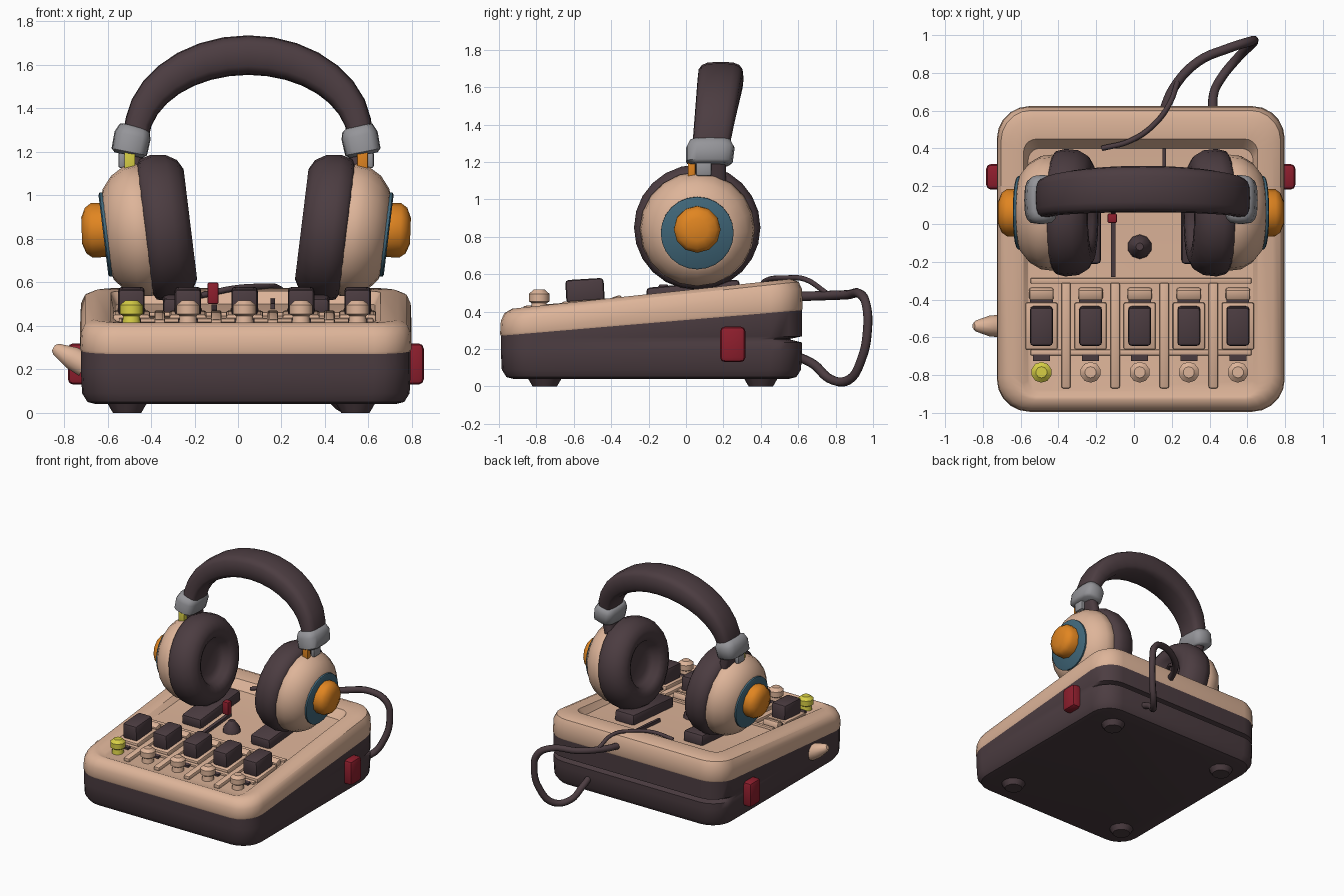
import bpy, bmesh, math
from mathutils import Matrix, Vector

if "Cube" in bpy.data.objects:
    bpy.data.objects.remove(bpy.data.objects["Cube"])

CX = 0.037  # symmetry plane of the headphones and console


def material(name, rgb):
    m = bpy.data.materials.new(name)
    m.diffuse_color = (*rgb, 1)
    m.use_nodes = True
    m.node_tree.nodes["Principled BSDF"].inputs["Base Color"].default_value = m.diffuse_color
    return m


TAN = material("warm tan", (0.73, 0.46, 0.32))
DARK = material("dark plum", (0.072, 0.046, 0.053))
ORANGE = material("orange", (0.75, 0.235, 0.015))
BLUE = material("teal blue", (0.053, 0.14, 0.2))
RED = material("red", (0.27, 0.013, 0.026))
GREY = material("grey", (0.30, 0.30, 0.32))
YELLOW = material("yellow", (0.68, 0.62, 0.06))


def finish(name, bm, mat, angle=40):
    bmesh.ops.recalc_face_normals(bm, faces=bm.faces)
    me = bpy.data.meshes.new(name)
    bm.to_mesh(me)
    bm.free()
    ob = bpy.data.objects.new(name, me)
    bpy.context.collection.objects.link(ob)
    me.materials.append(mat)
    bpy.ops.object.select_all(action='DESELECT')
    ob.select_set(True)
    bpy.context.view_layer.objects.active = ob
    bpy.ops.object.shade_smooth_by_angle(angle=math.radians(angle))
    return ob


def loft(name, rings, mat, angle=40):
    """Skin a list of equal-length point rings and cap both ends."""
    bm = bmesh.new()
    vs = [[bm.verts.new(p) for p in ring] for ring in rings]
    n = len(vs[0])
    for a, b in zip(vs, vs[1:]):
        for i in range(n):
            bm.faces.new((a[i], a[(i + 1) % n], b[(i + 1) % n], b[i]))
    bm.faces.new(vs[0])
    bm.faces.new(vs[-1])
    return finish(name, bm, mat, angle)


def lathe(name, profile, mat, mtx, seg=20, angle=40):
    """Spin (x, radius) pairs around the local x axis."""
    rings = [[mtx @ Vector((x, r * math.cos(2 * math.pi * i / seg),
                            r * math.sin(2 * math.pi * i / seg)))
              for i in range(seg)] for x, r in profile]
    return loft(name, rings, mat, angle)


def box(name, center, size, mat, bevel=0.0, slope=0.0):
    bm = bmesh.new()
    bmesh.ops.create_cube(bm, size=1)
    bmesh.ops.scale(bm, vec=size, verts=bm.verts)
    if bevel:
        bmesh.ops.bevel(bm, geom=bm.edges[:], offset=bevel, segments=2,
                        profile=0.5, affect='EDGES')
    bm.transform(Matrix.Translation(center) @ Matrix.Rotation(slope, 4, 'X'))
    return finish(name, bm, mat)


def sweep(name, pts, mat, seg=16):
    """Soft rectangular section along (x, y, z, half thickness, half depth)."""
    rings = []
    for k, (x, y, z, w, d) in enumerate(pts):
        a, b = pts[max(k - 1, 0)], pts[min(k + 1, len(pts) - 1)]
        t = Vector((b[0] - a[0], 0, b[2] - a[2])).normalized()
        n = Vector((t.z, 0, -t.x))
        ring = []
        for i in range(seg):
            c, s = math.cos(2 * math.pi * i / seg), math.sin(2 * math.pi * i / seg)
            u = math.copysign(abs(c) ** 0.6, c) * w
            v = math.copysign(abs(s) ** 0.6, s) * d
            ring.append(Vector((x, y + v, z)) + n * u)
        rings.append(ring)
    return loft(name, rings, mat, 50)


def cable(name, pts, radius):
    cu = bpy.data.curves.new(name, 'CURVE')
    cu.dimensions = '3D'
    cu.bevel_depth, cu.bevel_resolution, cu.resolution_u = radius, 2, 5
    cu.use_fill_caps = True
    sp = cu.splines.new('BEZIER')
    sp.bezier_points.add(len(pts) - 1)
    for bp, p in zip(sp.bezier_points, pts):
        bp.co = p
        bp.handle_left_type = bp.handle_right_type = 'AUTO'
    cu.materials.append(DARK)
    ob = bpy.data.objects.new(name, cu)
    bpy.context.collection.objects.link(ob)
    bpy.ops.object.select_all(action='DESELECT')
    ob.select_set(True)
    bpy.context.view_layer.objects.active = ob
    bpy.ops.object.convert(target='MESH')


def outline(x0, x1, y0, y1, r, z):
    """Rounded rectangle whose height follows z(y)."""
    ring = []
    for q, (cx, cy) in enumerate(((x1 - r, y1 - r), (x0 + r, y1 - r),
                                  (x0 + r, y0 + r), (x1 - r, y0 + r))):
        for i in range(6):
            a = math.pi / 2 * (q + i / 5)
            x, y = cx + r * math.cos(a), cy + r * math.sin(a)
            ring.append((x, y, z(y)))
    return ring


def case_ring(inset, z, back=0.0):
    return outline(-0.722 + inset, 0.794 - inset, -0.99 + inset,
                   0.62 - inset - back, 0.17 - inset * 0.5, z)


def split(y): return 0.355 + 0.085 * y
def top(y): return 0.515 + 0.107 * y
def floor(y): return 0.47 + 0.075 * y


# Console case: dark base with a rear groove, tan lid with a sunken panel
loft("base", [case_ring(0.07, lambda y: 0.04), case_ring(0.03, lambda y: 0.05),
              case_ring(0.005, lambda y: 0.09), case_ring(0.0, lambda y: 0.19),
              case_ring(0.0, lambda y: 0.235), case_ring(0.0, lambda y: 0.25, 0.06),
              case_ring(0.0, lambda y: 0.255, 0.06), case_ring(0.0, lambda y: 0.268),
              case_ring(0.0, split)], DARK)
loft("lid", [case_ring(0.0, split), case_ring(-0.004, lambda y: split(y) + 0.01),
             case_ring(0.0, lambda y: top(y) - 0.06),
             case_ring(0.018, lambda y: top(y) - 0.02),
             case_ring(0.06, top),
             outline(-0.585, 0.655, -0.915, 0.45, 0.07, lambda y: top(y) - 0.003),
             outline(-0.56, 0.63, -0.89, 0.40, 0.06, floor)], TAN)

# Feet
for x in (-0.51, 0.54):
    for y in (-0.755, 0.40):
        lathe("foot", [(0, 0.065), (0.06, 0.10)], DARK,
              Matrix.Translation((x, y, 0)) @ Matrix.Rotation(-math.pi / 2, 4, 'Y'), 12)

# Channel dividers and cross ribs
for x in (-0.36, -0.10, 0.16, 0.42):
    box("divider", (x, -0.59, floor(-0.59) + 0.008), (0.05, 0.56, 0.035), TAN, 0.01, 0.075)
for y in (-0.30, -0.68):
    box("cross_rib", (CX, y, floor(y) + 0.004), (1.17, 0.03, 0.025), TAN, 0.006, 0.075)
box("slot_front", (-0.11, -0.11, floor(-0.11) + 0.01), (0.025, 0.34, 0.03), DARK, 0, 0.075)
box("slot_rear", (0.16, 0.25, floor(0.25) + 0.01), (0.02, 0.30, 0.03), DARK, 0, 0.075)

# Keys, knobs and tabs in five channels
UP = Matrix.Rotation(-math.pi / 2, 4, 'Y')
for i in range(5):
    x = -0.49 + 0.26 * i
    box("key_seat", (x, -0.54, floor(-0.54) + 0.012), (0.17, 0.25, 0.04), TAN, 0.01, 0.075)
    box("key", (x, -0.54, 0.512), (0.122, 0.205, 0.125), DARK, 0.018, 0.06)
    box("tab", (x, -0.37, floor(-0.37) + 0.015), (0.13, 0.06, 0.05), TAN, 0.012, 0.3)
    box("tab_slot", (x, -0.415, floor(-0.415) + 0.006), (0.12, 0.025, 0.02), DARK, 0, 0.075)
    lathe("knob", [(0, 0.045), (0.04, 0.04), (0.05, 0.055), (0.09, 0.055), (0.112, 0.03)],
          YELLOW if i == 0 else TAN, Matrix.Translation((x, -0.785, 0.405)) @ UP, 10)
    box("knob_slot", (x, -0.705, floor(-0.705) + 0.006), (0.09, 0.04, 0.02), DARK, 0, 0.075)

# Centre cone, red slider and cradles under the cups
lathe("centre_cone", [(0, 0.065), (0.03, 0.06), (0.085, 0.02)], DARK,
      Matrix.Translation((0.03, -0.12, floor(-0.12))) @ UP, 10)
box("red_slider", (-0.115, 0.03, 0.55), (0.05, 0.05, 0.10), RED, 0.008)
for x in (-0.26, 0.335):
    box("cradle", (x, 0.04, 0.505), (0.17, 0.50, 0.09), DARK, 0.02, 0.09)

# Side buttons and the pointed side peg
for x in (-0.725, 0.797):
    box("side_button", (x, 0.25, 0.225), (0.115, 0.135, 0.19), RED, 0.025)
lathe("side_peg", [(-0.03, 0.06), (0.04, 0.055), (0.12, 0.03), (0.135, 0.015)], TAN,
      Matrix.Translation((-0.73, -0.54, 0.235)) @ Matrix.Rotation(math.pi + 0.5, 4, 'Y'), 10)

# Headphone cups, mirrored about the centre plane
for s, accent in ((-1, YELLOW), (1, ORANGE)):
    side = "left_" if s < 0 else "right_"
    M = (Matrix.Translation((CX, 0, 0)) @ Matrix.Scale(s, 4, (1, 0, 0))
         @ Matrix.Translation((0.40, 0.06, 0.85)) @ Matrix.Rotation(math.radians(7), 4, 'Y'))
    lathe(side + "cushion", [(-0.06, 0.11), (-0.08, 0.155), (-0.125, 0.175), (-0.145, 0.21),
                             (-0.145, 0.255), (-0.12, 0.30), (-0.07, 0.33), (0.0, 0.338),
                             (0.05, 0.325), (0.07, 0.29)], DARK, M, 24, 60)
    lathe(side + "shell", [(0.04, 0.29), (0.07, 0.307), (0.13, 0.30), (0.19, 0.265),
                           (0.235, 0.21), (0.245, 0.18)], TAN, M, 20, 50)
    lathe(side + "ring", [(0.225, 0.195), (0.252, 0.195), (0.258, 0.185)], BLUE, M, 24)
    K = M @ Matrix.Rotation(math.radians(-5), 4, 'Y')
    lathe(side + "dial", [(0.23, 0.10), (0.25, 0.125), (0.31, 0.125), (0.338, 0.105),
                          (0.356, 0.06)], ORANGE, K, 12, 35)

    # Stem, accent strip, clip and collar
    X = lambda d: CX + s * d
    sweep(side + "stem", [(X(0.48), 0.13, 1.04, 0.04, 0.085),
                          (X(0.525), 0.13, 1.22, 0.04, 0.085)], DARK)
    strip = box(side + "strip", (X(0.535), 0.03, 1.165), (0.05, 0.04, 0.14), accent, 0.005)
    box(side + "clip", (X(0.57), 0.095, 1.165), (0.035, 0.085, 0.08), GREY, 0.012)
    sweep(side + "collar", [(X(0.540), 0.125, 1.185, 0.065, 0.105),
                            (X(0.537), 0.125, 1.20, 0.083, 0.125),
                            (X(0.522), 0.13, 1.275, 0.085, 0.13),
                            (X(0.512), 0.13, 1.31, 0.072, 0.112),
                            (X(0.510), 0.13, 1.318, 0.055, 0.09)], GREY)

# Headband arch, thicker at the crown and leaning back
arch = []
for i in range(17):
    t = math.pi * i / 16
    c, h = math.cos(t), math.sin(t)
    arch.append((0.047 + 0.515 * c, 0.13 + 0.055 * h, 1.26 + 0.385 * h,
                 0.055 + 0.036 * h, 0.098 + 0.025 * h))
sweep("headband", arch, DARK)

# Cable loop at the back and the thin lead over the rim
cable("cable_loop", [(0.15, 0.58, 0.48), (0.21, 0.72, 0.485), (0.34, 0.86, 0.49),
                     (0.50, 0.93, 0.495), (0.61, 0.965, 0.43), (0.635, 0.97, 0.30),
                     (0.61, 0.94, 0.15), (0.54, 0.87, 0.035), (0.46, 0.77, 0.04),
                     (0.42, 0.68, 0.12), (0.42, 0.57, 0.17)], 0.025)
cable("thin_lead", [(-0.17, 0.40, 0.54), (-0.02, 0.44, 0.572), (0.11, 0.53, 0.58),
                    (0.19, 0.64, 0.572), (0.23, 0.75, 0.50)], 0.014)
